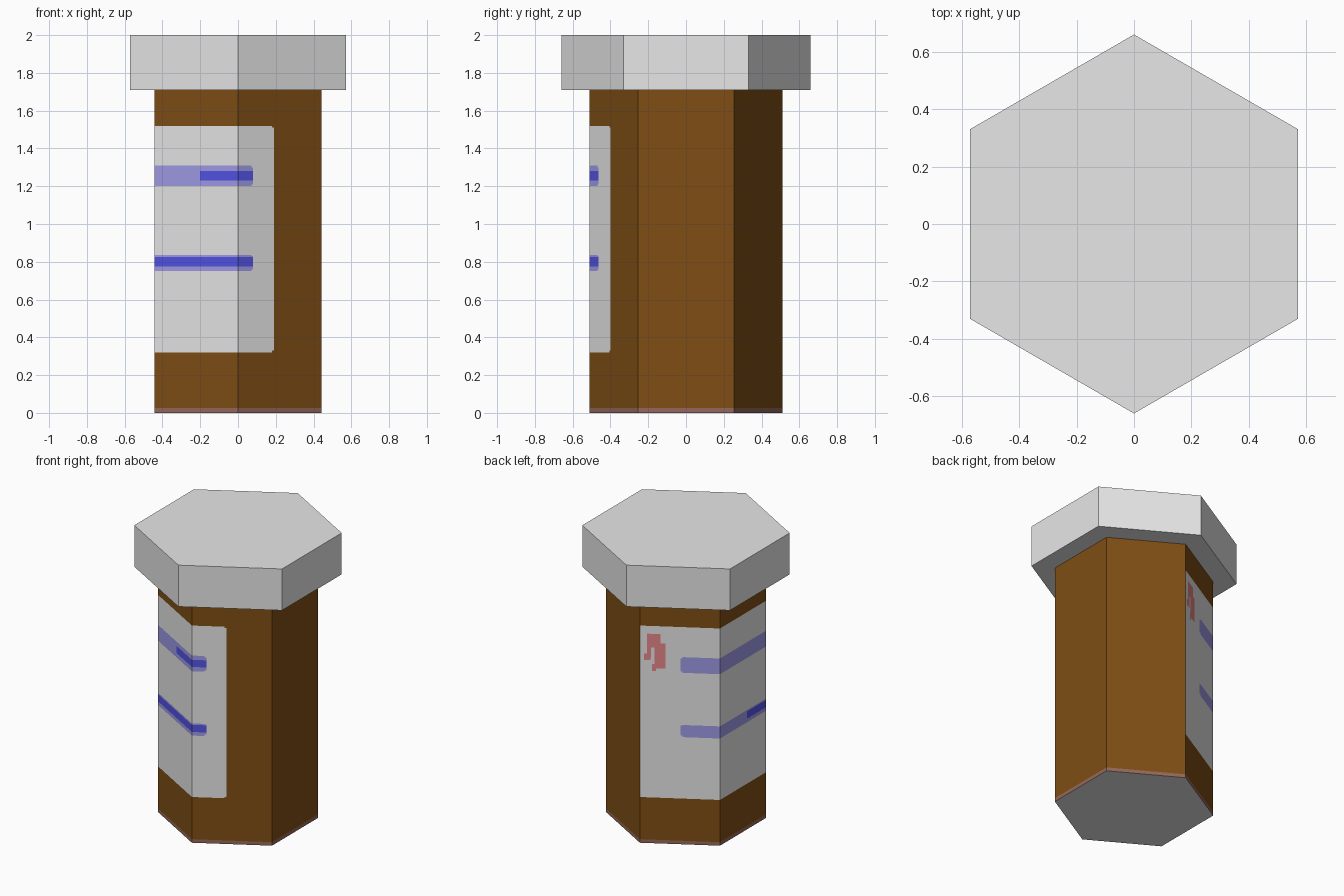
import bpy, bmesh, math
from mathutils import Vector, Matrix

if "Cube" in bpy.data.objects:
    bpy.data.objects.remove(bpy.data.objects["Cube"])

R_BODY, R_CAP = 0.51, 0.66
Z_RIM, Z_TOP = 1.71, 2.0


def material(name, rgb):
    m = bpy.data.materials.new(name)
    m.diffuse_color = (*rgb, 1)
    m.use_nodes = True
    m.node_tree.nodes["Principled BSDF"].inputs["Base Color"].default_value = m.diffuse_color
    return m


MATS = [material("brown", (0.21, 0.076, 0.0075)),
        material("pale_grey", (0.8, 0.8, 0.8)),
        material("light_blue", (0.41, 0.39, 0.95)),
        material("dark_blue", (0.105, 0.105, 0.95)),
        material("red", (0.95, 0.29, 0.29)),
        material("dusty_brown", (0.30, 0.14, 0.10))]
BROWN, GREY, LIGHT, DARK, RED, DUSTY = range(6)


def hex_prism(radius, z0, z1):
    bm = bmesh.new()
    bmesh.ops.create_cone(bm, cap_ends=True, segments=6, radius1=radius, radius2=radius,
                          depth=z1 - z0, matrix=Matrix.Translation((0, 0, (z0 + z1) / 2)))
    return bm


def finish(bm, name, mats):
    me = bpy.data.meshes.new(name)
    bm.to_mesh(me)
    bm.free()
    for m in mats:
        me.materials.append(m)
    ob = bpy.data.objects.new(name, me)
    bpy.context.collection.objects.link(ob)
    return ob


def corner(k):
    a = math.radians(90 + 60 * k)
    return Vector((math.cos(a), math.sin(a), 0)) * R_BODY


# Painted areas: (s0, s1, z0, z1, colour); s counts sides from the back corner
# round the left to the front, later areas lie over earlier ones
AREAS = [
    (0, 6, 0, 0.025, DUSTY),                  # foot band
    (0, 3.43, 0.33, 1.51, GREY),              # label
    (0, 3.41, 0.32, 1.52, GREY),
    (0.51, 3.18, 1.21, 1.30, LIGHT),          # upper stripe
    (0.53, 3.16, 1.20, 1.31, LIGHT),
    (2.545, 3.18, 1.23, 1.28, DARK),
    (0.51, 3.18, 0.76, 0.83, LIGHT),          # lower stripe
    (0.53, 3.16, 0.75, 0.835, LIGHT),
    (1.59, 3.18, 0.775, 0.825, DARK),
    (0.09, 0.26, 1.37, 1.465, RED),           # red blotch
    (0.18, 0.32, 1.225, 1.40, RED),
    (0.05, 0.13, 1.28, 1.325, RED),
    (0.09, 0.14, 1.30, 1.385, RED),
    (0.15, 0.20, 1.205, 1.255, RED),
]


def side_of(face):
    n = face.normal
    if abs(n.z) > 0.5:
        return -1
    return round((math.degrees(math.atan2(n.y, n.x)) - 120) / 60) % 6


def cut(bm, faces, point, normal):
    geom = list({*faces, *(e for f in faces for e in f.edges), *(v for f in faces for v in f.verts)})
    bmesh.ops.bisect_plane(bm, geom=geom, dist=1e-5, plane_co=point, plane_no=normal)


# Bottle body: cut along the borders of the painted areas, then coloured
bm = hex_prism(R_BODY, 0, Z_RIM)
bm.normal_update()
for z in sorted({z for a in AREAS for z in a[2:4] if z > 0}):
    cut(bm, bm.faces[:], (0, 0, z), (0, 0, 1))
for s in sorted({s for a in AREAS for s in a[:2] if s % 1}):
    k = int(s)
    bm.normal_update()
    along = corner(k + 1) - corner(k)
    cut(bm, [f for f in bm.faces if side_of(f) == k], corner(k) + along * (s - k), along.normalized())
bm.normal_update()
for f in bm.faces[:]:
    k = side_of(f)
    c = f.calc_center_bounds()
    if k < 0:
        f.material_index = GREY
        if c.z > 1:
            bm.faces.remove(f)                # open neck hidden by the cap
        continue
    along = corner(k + 1) - corner(k)
    s = k + (c - corner(k)).dot(along) / along.length_squared
    for s0, s1, z0, z1, colour in AREAS:
        if s0 < s < s1 and z0 < c.z < z1:
            f.material_index = colour
finish(bm, "bottle_body", MATS)

# Cap
finish(hex_prism(R_CAP, Z_RIM, Z_TOP), "bottle_cap", [MATS[GREY]])
